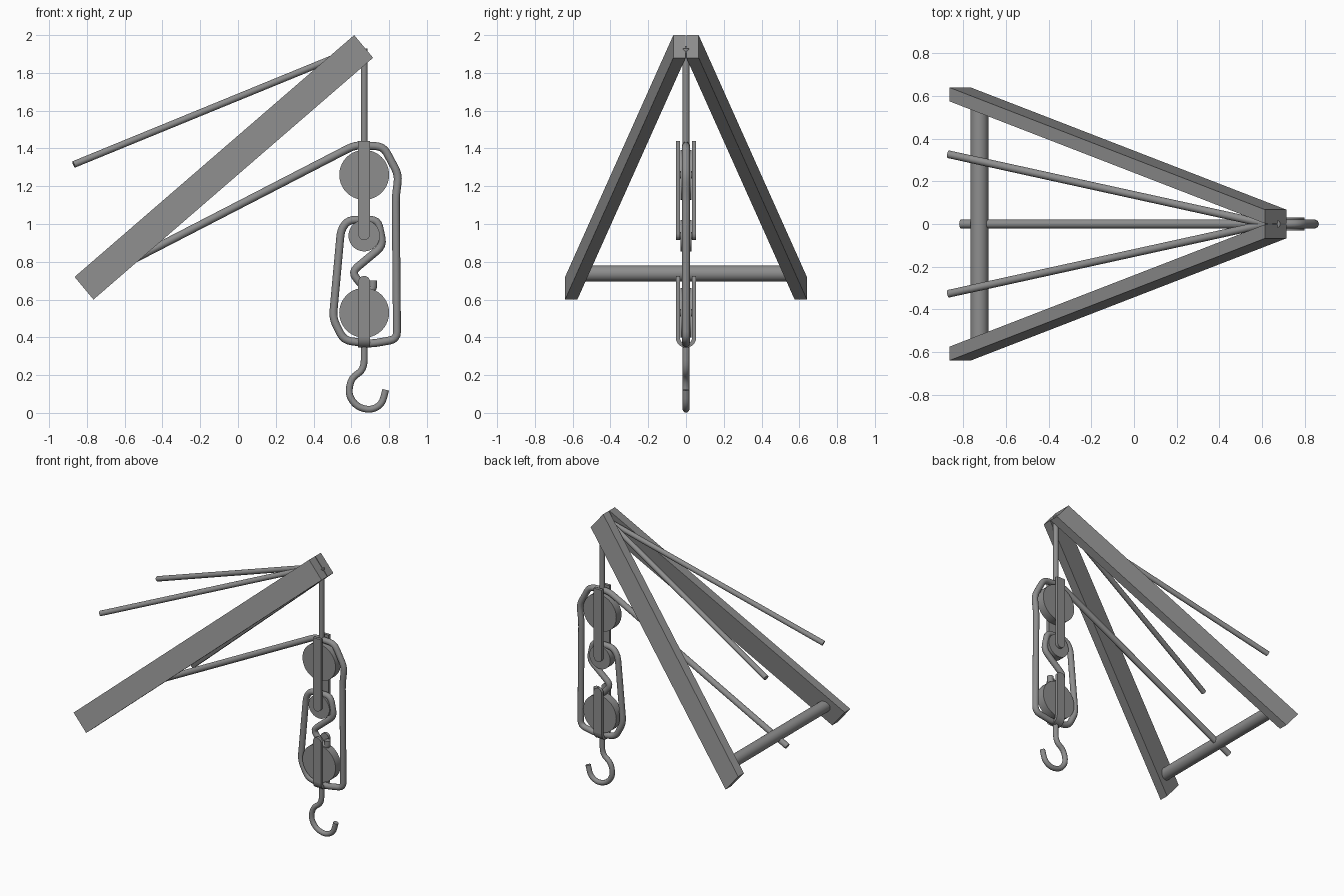
import bpy, bmesh, math
from mathutils import Vector

if "Cube" in bpy.data.objects:
    bpy.data.objects.remove(bpy.data.objects["Cube"], do_unlink=True)

steel = bpy.data.materials.new("grey steel")
steel.use_nodes = True
GREY = (0.27, 0.27, 0.27, 1)
steel.diffuse_color = GREY
steel.node_tree.nodes["Principled BSDF"].inputs["Base Color"].default_value = GREY

AXIS_X = 0.668  # vertical line of the hanging tackle


def finish(name, bm, smooth=True):
    bmesh.ops.recalc_face_normals(bm, faces=bm.faces)
    mesh = bpy.data.meshes.new(name)
    bm.to_mesh(mesh)
    bm.free()
    mesh.materials.append(steel)
    obj = bpy.data.objects.new(name, mesh)
    bpy.context.collection.objects.link(obj)
    if smooth:
        bpy.ops.object.select_all(action='DESELECT')
        obj.select_set(True)
        bpy.context.view_layer.objects.active = obj
        bpy.ops.object.shade_smooth_by_angle(angle=math.radians(40))
    return obj


def rod(name, start, end, radius, sides=16):
    start, end = Vector(start), Vector(end)
    bm = bmesh.new()
    bmesh.ops.create_cone(bm, cap_ends=True, segments=sides, radius1=radius,
                          radius2=radius, depth=(end - start).length)
    turn = (end - start).to_track_quat('Z', 'Y').to_matrix().to_4x4()
    bm.transform(turn)
    bmesh.ops.translate(bm, verts=bm.verts, vec=(start + end) / 2)
    return finish(name, bm)


def extrude_shape(name, points, offset, smooth=False):
    """Extrude a flat outline along an offset vector."""
    bm = bmesh.new()
    face = bm.faces.new([bm.verts.new(p) for p in points])
    new = bmesh.ops.extrude_face_region(bm, geom=[face])["geom"]
    bmesh.ops.translate(bm, vec=offset,
                        verts=[v for v in new if isinstance(v, bmesh.types.BMVert)])
    return finish(name, bm, smooth)


def tube(name, points, radius, rounding=0.04):
    """Sweep a round section along an x-z path whose corners are rounded."""
    pts = [Vector((x, 0, z)) for x, z in points]
    path = [pts[0]]
    for a, b, c in zip(pts, pts[1:], pts[2:]):
        p = b + (a - b).normalized() * min(rounding, (a - b).length * 0.45)
        q = b + (c - b).normalized() * min(rounding, (c - b).length * 0.45)
        for i in range(5):
            t = i / 4
            path.append(p * (1 - t) ** 2 + b * 2 * t * (1 - t) + q * t * t)
    path.append(pts[-1])
    bm = bmesh.new()
    rings, sides = [], 14
    for i, p in enumerate(path):
        tangent = (path[min(i + 1, len(path) - 1)] - path[max(i - 1, 0)]).normalized()
        side = tangent.cross(Vector((0, 1, 0)))
        angles = [math.tau * k / sides for k in range(sides)]
        rings.append([bm.verts.new(p + radius * (side * math.cos(a) +
                      Vector((0, math.sin(a), 0)))) for a in angles])
    for r, s in zip(rings, rings[1:]):
        for k in range(sides):
            j = (k + 1) % sides
            bm.faces.new((r[k], r[j], s[j], s[k]))
    bm.faces.new(rings[0])
    bm.faces.new(rings[-1])
    return finish(name, bm)


# A-frame jib: two sheared beams meeting at the head, and its tie bar
for side, label in ((1, "left"), (-1, "right")):
    foot = [(-0.865, side * 0.575, 0.72), (-0.765, side * 0.575, 0.60),
            (-0.765, side * 0.64, 0.60), (-0.865, side * 0.64, 0.72)]
    extrude_shape(label + "_jib_beam", foot, (1.48, side * -0.573, 1.28))
    rod(label + "_stay_rod", (-0.87, side * 0.327, 1.315), (0.62, 0, 1.925), 0.018)
rod("tie_bar", (-0.725, -0.56, 0.738), (-0.725, 0.56, 0.738), 0.042, 24)

# Hanger and pulley wheels
rod("hanger_rod", (AXIS_X, 0, 1.40), (AXIS_X, 0, 1.93), 0.018)
for name, z, radius in (("upper_pulley", 1.26, 0.132), ("small_pulley", 0.938, 0.083),
                        ("lower_pulley", 0.53, 0.132)):
    rod(name, (AXIS_X, -0.03, z), (AXIS_X, 0.03, z), radius, 40)
    rod(name + "_axle", (AXIS_X, -0.045, z), (AXIS_X, 0.045, z), 0.02)


def strap_outline(y, square_z, round_z, half=0.032):
    """Bar outline with one square end and one rounded end."""
    sign = 1 if round_z > square_z else -1
    pts = [(AXIS_X - half, y, square_z), (AXIS_X + half, y, square_z)]
    for i in range(13):
        a = math.pi * i / 12
        pts.append((AXIS_X + half * math.cos(a), y,
                    round_z - sign * half * (1 - math.sin(a))))
    return pts


# Cheek straps beside the pulleys
for side, label in ((1, "back"), (-1, "front")):
    extrude_shape(label + "_upper_strap", strap_outline(side * 0.033, 1.44, 0.915),
                  (0, side * 0.021, 0))
    extrude_shape(label + "_lower_strap", strap_outline(side * 0.033, 0.40, 0.725),
                  (0, side * 0.021, 0))

# Curved bottom joining the lower straps
arc = [math.pi * i / 12 for i in range(13)]
bend = [(AXIS_X - 0.032, 0.054 * math.cos(a), 0.40 - 0.055 * math.sin(a)) for a in arc]
bend += [(AXIS_X - 0.032, 0.033 * math.cos(a), 0.40 - 0.034 * math.sin(a))
         for a in reversed(arc)]
extrude_shape("lower_strap_bend", bend, (0.064, 0, 0), True)

# Rope running through the pulleys
tube("rope", [(-0.81, 0.68), (0.62, 1.418), (0.77, 1.41), (0.85, 1.26), (0.835, 1.14),
              (0.842, 0.39), (0.70, 0.365), (0.56, 0.385), (0.502, 0.50), (0.545, 0.97),
              (0.585, 1.022), (0.74, 1.022), (0.768, 0.885), (0.60, 0.745),
              (0.67, 0.66), (0.715, 0.65), (0.715, 0.70)], 0.021)

# Load hook
tube("hook", [(AXIS_X, 0.38), (AXIS_X, 0.23), (0.60, 0.185), (0.583, 0.10), (0.625, 0.035),
              (0.70, 0.013), (0.762, 0.045), (0.782, 0.122)], 0.018, 0.05)
